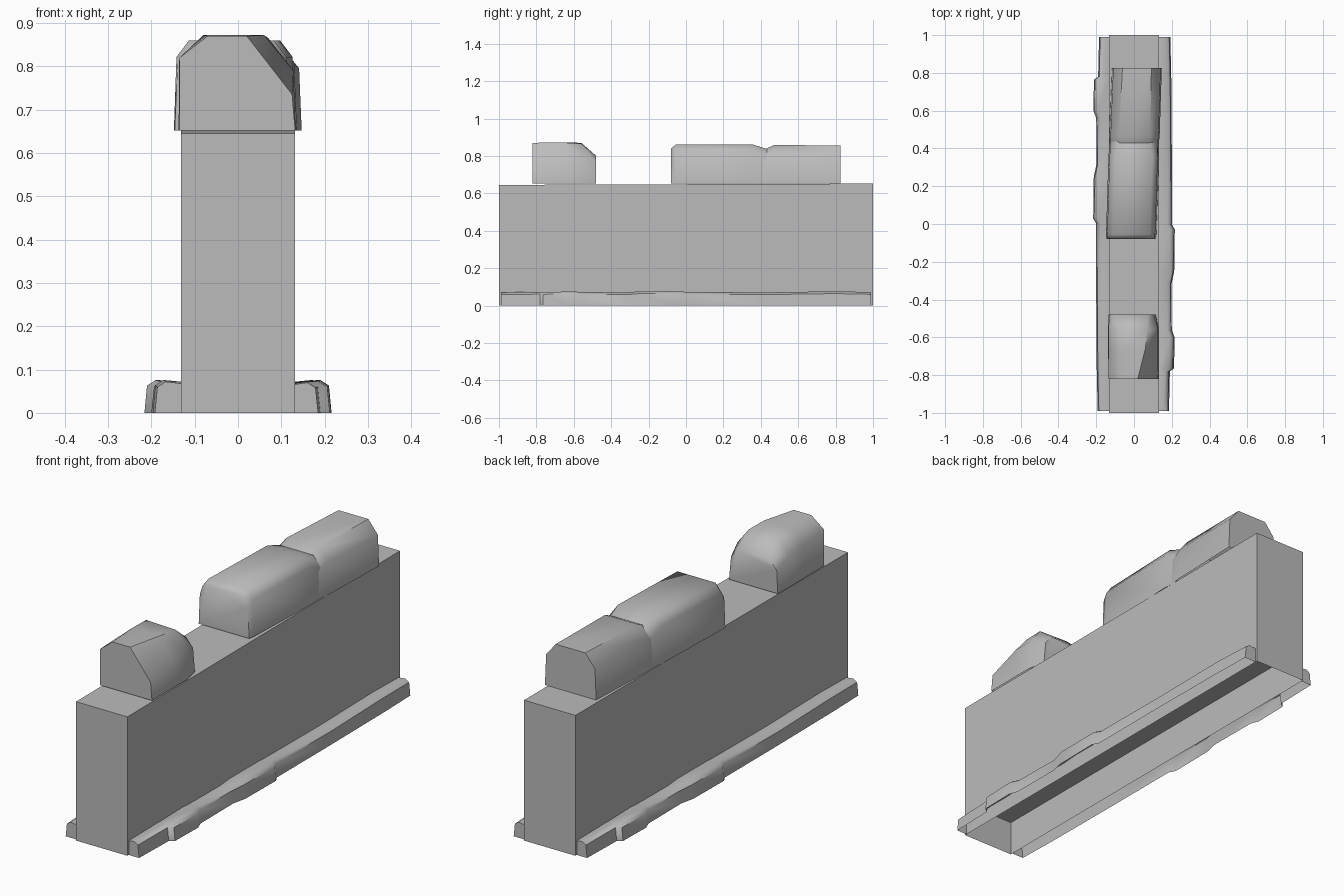
import bpy, bmesh, math

cube = bpy.data.objects.get("Cube")
if cube:
    bpy.data.objects.remove(cube)

stone = bpy.data.materials.new("grey_stone")
stone.use_nodes = True
GREY = (0.5, 0.5, 0.5, 1)
stone.diffuse_color = GREY
stone.node_tree.nodes["Principled BSDF"].inputs["Base Color"].default_value = GREY


def finish(name, bm, angle=None):
    """Turn a bmesh into a named stone object, smooth-shaded below the angle."""
    mesh = bpy.data.meshes.new(name)
    bm.to_mesh(mesh)
    bm.free()
    mesh.materials.append(stone)
    obj = bpy.data.objects.new(name, mesh)
    bpy.context.collection.objects.link(obj)
    if angle:
        bpy.ops.object.select_all(action='DESELECT')
        bpy.context.view_layer.objects.active = obj
        obj.select_set(True)
        bpy.ops.object.shade_smooth_by_angle(angle=math.radians(angle))
    return obj


def loft(name, sections, angle):
    """Skin open cross-sections (y, [(x, z), ...]) and cap both ends."""
    bm = bmesh.new()
    rows = [[bm.verts.new((x, y, z)) for x, z in pts] for y, pts in sections]
    for a, b in zip(rows, rows[1:]):
        for i in range(len(a) - 1):
            bm.faces.new((a[i], a[i + 1], b[i + 1], b[i]))
    bm.faces.new(rows[0][::-1])
    bm.faces.new(rows[-1])
    bmesh.ops.recalc_face_normals(bm, faces=bm.faces)
    # make the shell face outwards even though its underside is open
    if sum(f.normal.z * f.calc_area() for f in bm.faces) < 0:
        bmesh.ops.reverse_faces(bm, faces=bm.faces)
    return finish(name, bm, angle)


# Wall slab: recessed underside, top dropping slightly at the front
HALF, BASE = 0.132, 0.652
bm = bmesh.new()
bmesh.ops.create_cube(bm, size=1)
for v in bm.verts:
    top = v.co.z > 0
    v.co = (v.co.x * 2 * HALF, v.co.y * 2, BASE if top else 0)
    if top and v.co.y < 0:
        v.co.z -= 0.007
under = [f for f in bm.faces if f.normal.z < -0.9]
bmesh.ops.inset_region(bm, faces=under, thickness=0.002)
bmesh.ops.translate(bm, verts=under[0].verts, vec=(0, 0, 0.16))
finish("wall", bm)

# Short coping stone near the front, with one heavily cut corner
loft("front_coping_stone", [
    (-0.82, [(-.135, BASE), (-.135, .82), (-.07, .87), (.02, .87), (.125, .735), (.132, BASE)]),
    (-0.66, [(-.137, BASE), (-.136, .81), (-.08, .872), (.06, .872), (.128, .79), (.133, BASE)]),
    (-0.56, [(-.137, BASE), (-.136, .80), (-.08, .87), (.07, .865), (.128, .79), (.133, BASE)]),
    (-0.48, [(-.135, BASE), (-.13, .76), (-.09, .80), (.07, .80), (.105, .76), (.115, BASE)]),
], 50)


# Long coping stones, lying slightly askew along the wall
def slab(y, left, right, top, cut):
    return (y, [(left, BASE), (left + .006, top - cut * 1.1), (left + cut, top),
                (right - cut, top), (right - .006, top - cut * 1.1), (right, BASE)])


loft("middle_coping_stone", [
    slab(-0.08, -.146, .113, .84, .045),
    slab(-0.055, -.148, .118, .86, .035),
    slab(0.36, -.135, .132, .86, .035),
    slab(0.44, -.128, .128, .835, .045),
], 50)
loft("back_coping_stone", [
    slab(0.41, -.128, .13, .83, .05),
    slab(0.47, -.13, .136, .858, .05),
    slab(0.825, -.116, .147, .856, .055),
], 50)

# Worn kerb along each foot: (y, reach from the centre line, height)
KERB = [(-.99, .185, .07), (-.78, .19, .073), (-.765, .212, .072),
        (-.6, .215, .075), (-.56, .2, .072), (-.32, .198, .07),
        (-.25, .213, .076), (-.03, .216, .075), (0, .2, .073),
        (.4, .2, .07), (.8, .197, .076), (.99, .192, .072)]
for name, side in (("left_kerb", 1), ("right_kerb", -1)):
    loft(name, [(side * y, [(side * x, z) for x, z in (
        (HALF, 0), (HALF, h - .004), (r - .025, h), (r - .006, h - .012), (r, 0))])
        for y, r, h in KERB], 50)
